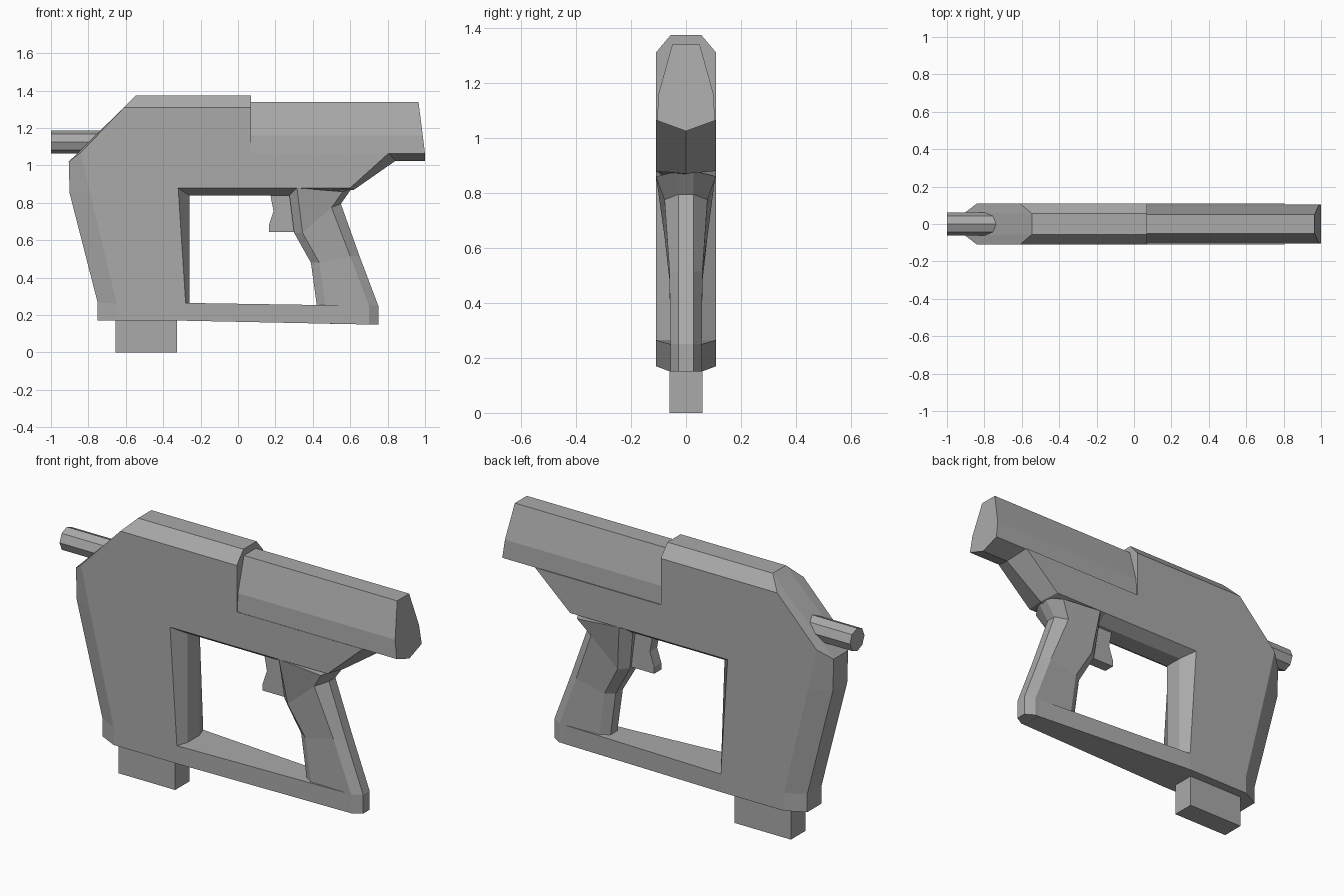
import bpy, bmesh, math
from mathutils import Matrix

cube = bpy.data.objects.get("Cube")
if cube:
    bpy.data.objects.remove(cube, do_unlink=True)

grey = bpy.data.materials.new("plain grey")
grey.use_nodes = True
COLOR = (0.4, 0.4, 0.4, 1)
grey.diffuse_color = COLOR
grey.node_tree.nodes["Principled BSDF"].inputs["Base Color"].default_value = COLOR


def finish(name, bm):
    bmesh.ops.remove_doubles(bm, verts=bm.verts, dist=0.0005)
    bmesh.ops.recalc_face_normals(bm, faces=bm.faces)
    mesh = bpy.data.meshes.new(name)
    bm.to_mesh(mesh)
    bm.free()
    mesh.materials.append(grey)
    obj = bpy.data.objects.new(name, mesh)
    bpy.context.collection.objects.link(obj)
    return obj


def loft(name, rings, closed=False):
    """Bridge rings of points; cap the first and last ring."""
    bm = bmesh.new()
    rows = [[bm.verts.new(p) for p in ring] for ring in rings]
    n = len(rows[0])
    for a, b in zip(rows, rows[1:]):
        for i in range(n):
            j = (i + 1) % n
            bm.faces.new((a[i], a[j], b[j], b[i]))
    bm.faces.new(rows[0])
    bm.faces.new(rows[-1])
    return finish(name, bm)


def slab(name, outline, half):
    return loft(name, [[(x, y, z) for x, z in outline] for y in (-half, half)])


# Receiver: side outline, with the matching inner edge (x, z, half width)
W = 0.11
receiver = [
    ((-0.65, 0.17), (-0.75, 0.17, 0.06)),
    ((-0.65, 0.265), (-0.75, 0.265, 0.06)),
    ((-0.79, 0.85), (-0.9, 0.85, 0.06)),
    ((-0.84, 1.07), (-0.905, 1.02, 0.06)),
    ((-0.61, 1.31), (-0.545, 1.375, 0.055)),
    ((0.07, 1.31), (0.07, 1.375, 0.055)),
    ((0.07, 1.065), (0.07, 1.065, 0.055)),
    ((0.805, 1.065), (0.845, 1.027, 0.0)),
    ((0.6, 0.88), (0.62, 0.87, 0.0)),
    ((0.28, 0.88), (0.28, 0.84, 0.05)),
    ((-0.32, 0.88), (-0.26, 0.84, 0.05)),
    ((-0.28, 0.265), (-0.26, 0.265, 0.05)),
    ((-0.28, 0.17), (-0.26, 0.17, 0.05)),
]
loft("receiver", [
    [(o[0], -W, o[1]) for o, i in receiver],
    [(i[0], -i[2], i[1]) for o, i in receiver],
    [(i[0], i[2], i[1]) for o, i in receiver],
    [(o[0], W, o[1]) for o, i in receiver],
])

# Upper slide with sloped end and V-shaped underside
half_section = [(0.05, 1.34), (0.1, 1.16), (0.105, 1.063)]
section = half_section + [(0, 1.025)] + [(-y, z) for y, z in reversed(half_section)]
loft("slide", [
    [(0.07, y, z) for y, z in section],
    [(min(1.0, 0.965 + (1.34 - z) * 0.127), y, z) for y, z in section],
])

# Grip: front (x, z), back (x, z), half width
levels = [
    (0.27, 0.88, 0.61, 0.88, 0.109),
    (0.30, 0.64, 0.55, 0.795, 0.078),
    (0.39, 0.48, 0.65, 0.515, 0.06),
    (0.42, 0.26, 0.75, 0.25, 0.057),
    (0.42, 0.155, 0.75, 0.15, 0.057),
]
rings = []
for fx, fz, bx, bz, h in levels:
    half = [(fx, h * 0.5, fz), (fx + 0.045, h, fz), (bx - 0.05, h, bz - 0.02 * (h > 0.07)),
            (bx, 0.027, bz)]
    rings.append(half + [(x, -y, z) for x, y, z in reversed(half)])
loft("grip", rings)

# Lower bar tapering towards the grip
loft("lower_bar", [
    [(x, s * h, z) for s, z in ((-1, low), (1, low), (1, high), (-1, high))]
    for x, h, low, high in ((-0.285, W, 0.17, 0.265), (0.68, 0.057, 0.15, 0.25))
])

# Magazine and trigger
slab("magazine", [(-0.655, 0), (-0.325, 0), (-0.325, 0.2), (-0.655, 0.2)], 0.06)
slab("trigger", [(0.17, 0.86), (0.19, 0.755), (0.165, 0.68), (0.165, 0.645),
                 (0.32, 0.645), (0.32, 0.86)], 0.03)

# Eight-sided barrel
bm = bmesh.new()
bmesh.ops.create_cone(bm, cap_ends=True, segments=8, radius1=0.061, radius2=0.061, depth=0.4,
                      matrix=Matrix.Translation((-0.8, 0, 1.125))
                      @ Matrix.Rotation(math.pi / 2, 4, 'Y'))
finish("barrel", bm)
